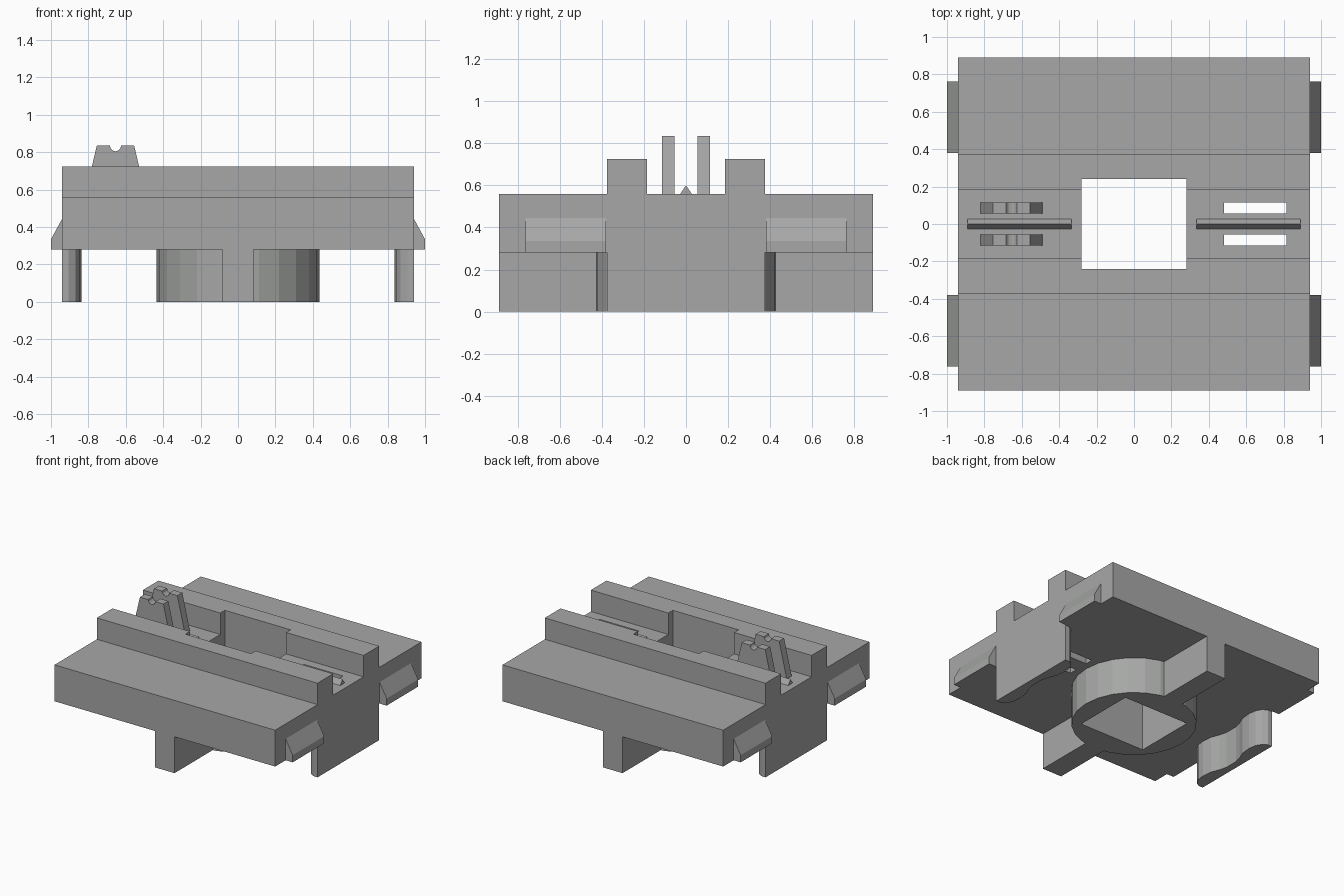
import bpy, bmesh
from math import sin, cos, pi
from mathutils import Vector

cube = bpy.data.objects.get("Cube")
if cube:
    bpy.data.objects.remove(cube, do_unlink=True)

GREY = (0.38, 0.39, 0.38, 1)
grey = bpy.data.materials.new("plain grey")
grey.use_nodes = True
grey.diffuse_color = GREY
grey.node_tree.nodes["Principled BSDF"].inputs["Base Color"].default_value = GREY


def prism(name, outline, axis, lo, hi):
    """Extrude a flat outline along the named axis from lo to hi."""
    place = {"x": lambda a, b, d: (d, a, b),
             "y": lambda a, b, d: (a, d, b),
             "z": lambda a, b, d: (a, b, d)}[axis]
    bm = bmesh.new()
    face = bm.faces.new([bm.verts.new(place(a, b, lo)) for a, b in outline])
    top = bmesh.ops.extrude_face_region(bm, geom=[face])["geom"]
    bmesh.ops.translate(bm, vec=Vector(place(0, 0, hi - lo)),
                        verts=[v for v in top if isinstance(v, bmesh.types.BMVert)])
    bmesh.ops.recalc_face_normals(bm, faces=bm.faces)
    mesh = bpy.data.meshes.new(name)
    bm.to_mesh(mesh)
    bm.free()
    mesh.materials.append(grey)
    obj = bpy.data.objects.new(name, mesh)
    bpy.context.collection.objects.link(obj)
    return obj


def rect(x0, x1, y0, y1):
    return [(x0, y0), (x1, y0), (x1, y1), (x0, y1)]


def cut(target, cutter):
    """Subtract the cutter and remove it."""
    mod = target.modifiers.new("cut", "BOOLEAN")
    mod.operation = "DIFFERENCE"
    mod.solver = "EXACT"
    mod.object = cutter
    cutter.hide_render = True
    bpy.context.view_layer.objects.active = target
    bpy.ops.object.modifier_apply(modifier=mod.name)
    bpy.data.objects.remove(cutter, do_unlink=True)


PLATE_X, PLATE_Y = 0.94, 0.89
BOTTOM, DECK, RAIL_TOP = 0.28, 0.56, 0.725

# Plate with two long rails, as one cross-section
half = [(PLATE_Y, BOTTOM), (PLATE_Y, DECK), (0.375, DECK),
        (0.375, RAIL_TOP), (0.185, RAIL_TOP), (0.185, DECK)]
plate = prism("plate", half + [(-y, z) for y, z in reversed(half)],
              "x", -PLATE_X, PLATE_X)

# Round boss underneath
boss = prism("boss", [(0.437 * cos(i * pi / 12), 0.437 * sin(i * pi / 12))
                      for i in range(24)], "z", 0, BOTTOM)

# Square opening through plate and boss
for part in (plate, boss):
    cut(part, prism("opening", rect(-0.28, 0.28, -0.24, 0.24), "z", -0.1, 1))

# Fin outline with a round notch in its top edge
FIN_X = -0.655
notch = [(FIN_X + 0.03 * cos(a * pi / 6), 0.835 - 0.03 * sin(a * pi / 6))
         for a in range(7)]
fin = [(FIN_X - 0.165, DECK), (FIN_X + 0.165, DECK),
       (FIN_X + 0.1, 0.835)] + notch + [(FIN_X - 0.1, 0.835)]

# Leg outline with two rounded lobes on the inner side
lobe = [(0.905, 0.375), (0.87, 0.355), (0.845, 0.31), (0.837, 0.25),
        (0.845, 0.17), (0.87, 0.11), (0.885, 0.05)]
leg = ([(PLATE_X, -0.375), (PLATE_X, 0.375)] + lobe
       + [(x, -y) for x, y in reversed(lobe)])

clip = [(PLATE_X, BOTTOM), (1.0, BOTTOM), (1.0, 0.335), (PLATE_X, 0.445)]

for s, y_name in ((-1, "front"), (1, "back")):
    # Slots on the left, matching fins on the right
    y0, y1 = sorted((s * 0.055, s * 0.115))
    cut(plate, prism("slot", rect(0.482, 0.815, y0, y1), "z", 0, 1))
    prism(y_name + "_fin", fin, "y", y0, y1)

    # Foot bars from the boss to the plate edge
    y0, y1 = sorted((s * 0.3, s * PLATE_Y))
    prism(y_name + "_foot_bar", rect(-0.083, 0.083, y0, y1), "z", 0, BOTTOM)

    # Side legs and small locating ridges
    x_name = "left" if s > 0 else "right"
    prism(x_name + "_leg", [(s * x, y) for x, y in leg], "z", 0, BOTTOM)
    x0, x1 = sorted((s * 0.335, s * 0.89))
    prism(x_name + "_ridge", [(-0.027, DECK), (0.027, DECK), (0, 0.6)], "x", x0, x1)

    # Wedge clips on both ends
    y0, y1 = sorted((s * 0.38, s * 0.763))
    for t, side in ((-1, "right"), (1, "left")):
        prism(f"{y_name}_{side}_clip", [(t * x, z) for x, z in clip], "y", y0, y1)
